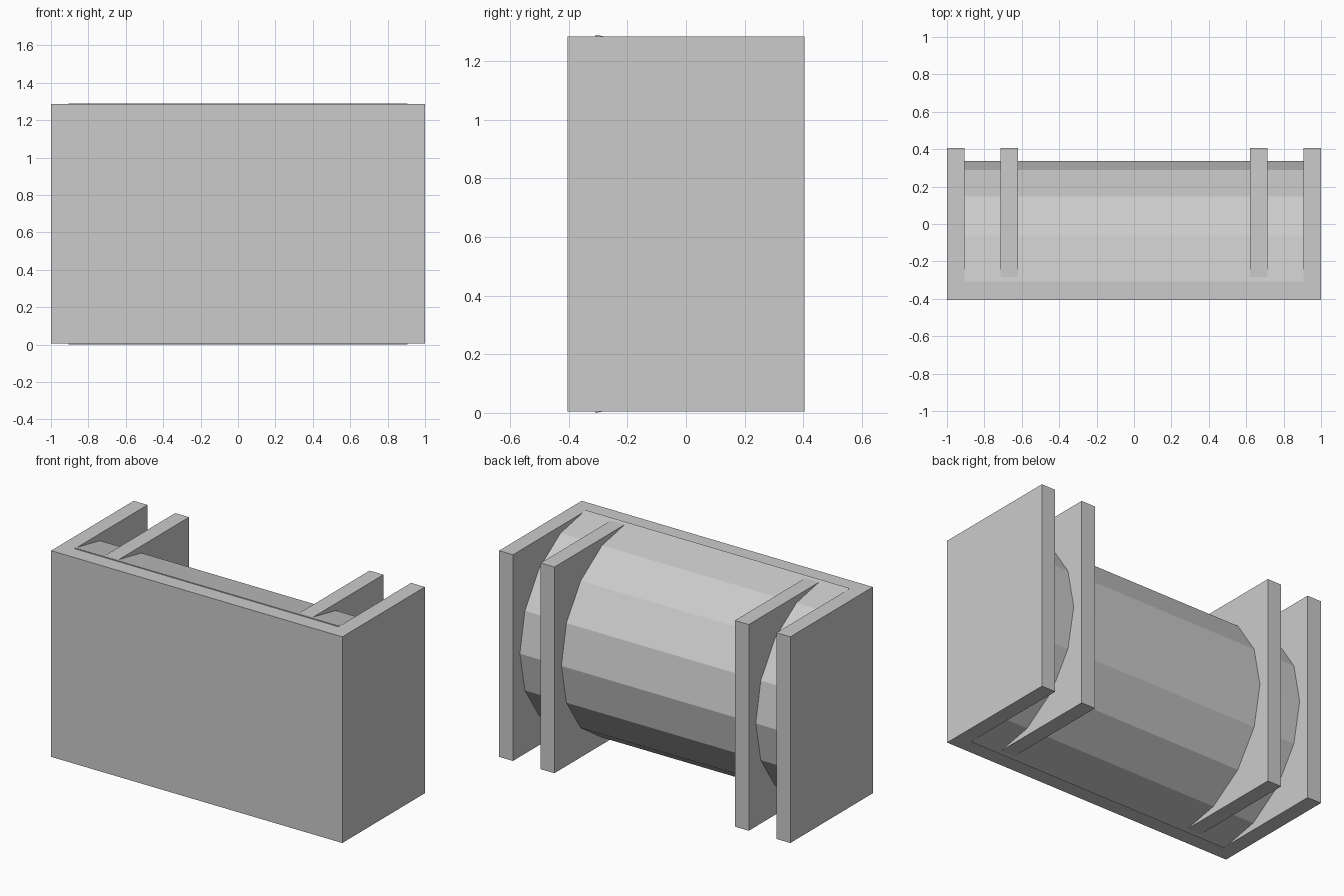
import bpy, bmesh
from math import sin, cos, pi

if "Cube" in bpy.data.objects:
    bpy.data.objects.remove(bpy.data.objects["Cube"])

Z0, Z1 = 0.005, 1.285   # plate bottom and top
Y0, Y1 = -0.405, 0.405  # front and back
PANEL_BACK = -0.308


def make_object(name, bm):
    bmesh.ops.recalc_face_normals(bm, faces=bm.faces)
    mesh = bpy.data.meshes.new(name)
    bm.to_mesh(mesh)
    bm.free()
    obj = bpy.data.objects.new(name, mesh)
    bpy.context.collection.objects.link(obj)
    return obj


def extrude_x(name, profile, x0, x1):
    """Closed (y, z) profile swept from x0 to x1."""
    bm = bmesh.new()
    face = bm.faces.new([bm.verts.new((x0, y, z)) for y, z in profile])
    geom = bmesh.ops.extrude_face_region(bm, geom=[face])["geom"]
    verts = [g for g in geom if isinstance(g, bmesh.types.BMVert)]
    bmesh.ops.translate(bm, verts=verts, vec=(x1 - x0, 0, 0))
    return make_object(name, bm)


def box(name, x0, x1, y0, y1):
    return extrude_x(name, [(y0, Z0), (y1, Z0), (y1, Z1), (y0, Z1)], x0, x1)


# front panel, butting against the end plates
box("front_panel", -0.905, 0.905, Y0, PANEL_BACK)

# paired outer and inner upright plates
for side, s in (("left", -1), ("right", 1)):
    box(f"outer_plate_{side}", *sorted((s * 0.905, s * 1.0)), Y0, Y1)
    box(f"inner_plate_{side}", *sorted((s * 0.62, s * 0.715)), PANEL_BACK, Y1)

# half drum: eight facets of a sixteen-sided cylinder
R, CZ = 0.645, 0.645
half = [(PANEL_BACK + R * cos(a), CZ + R * sin(a))
        for a in (-pi / 2 + i * pi / 8 for i in range(9))]
extrude_x("half_drum", half, -0.905, 0.905)
